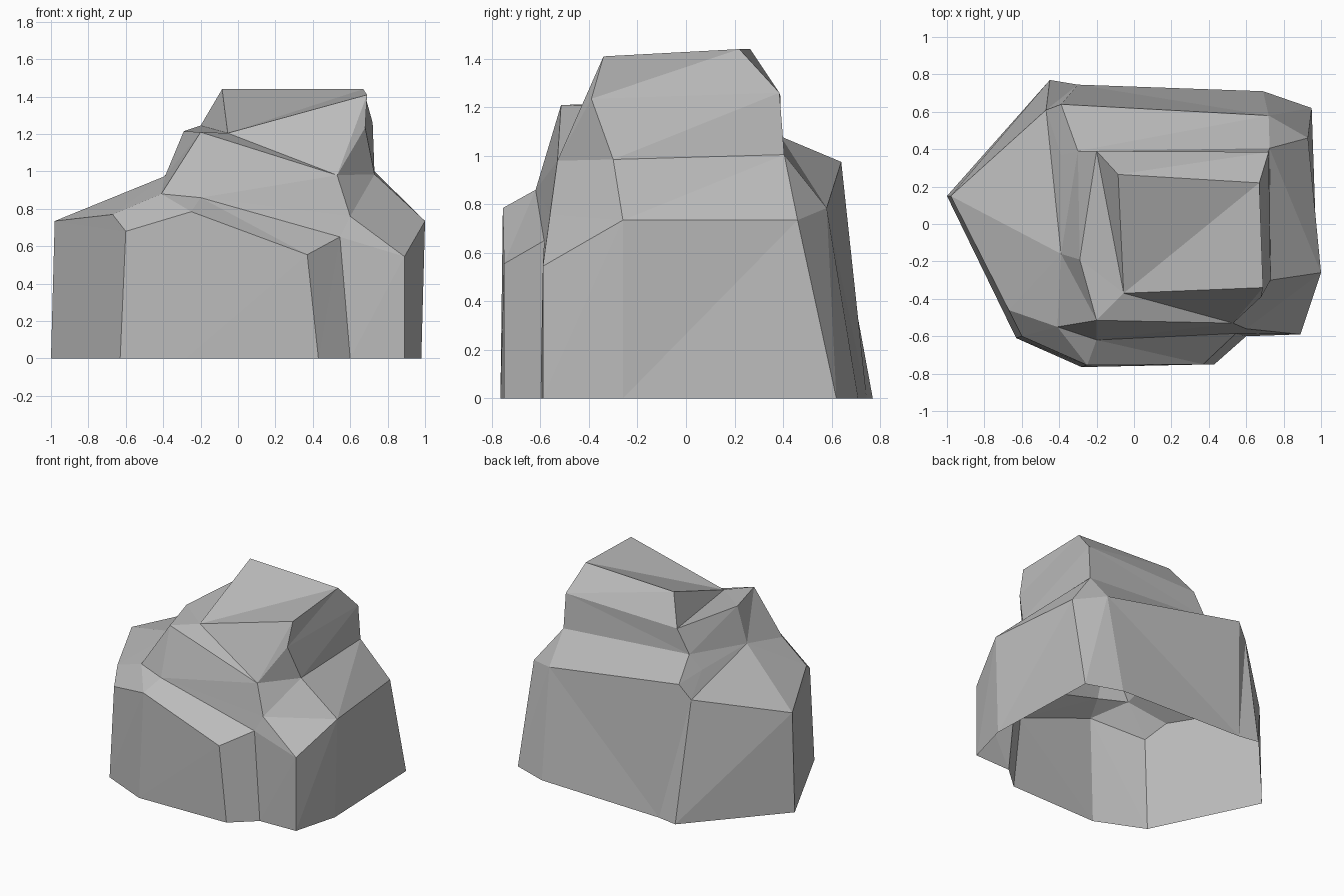
import bpy
import bmesh

cube = bpy.data.objects.get("Cube")
if cube:
    bpy.data.objects.remove(cube, do_unlink=True)

bm = bmesh.new()


def point(x, y, z):
    return bm.verts.new((x, y, z))


def facet(*corners):
    # Collapsed corners are skipped, so rings may share points
    if len(set(corners)) == len(corners):
        bm.faces.new(corners)


def loft(lower, upper, flipped=()):
    # Joins two closed rings with triangular facets
    count = len(lower)
    for i in range(count):
        j = (i + 1) % count
        a, b, c, d = lower[i], lower[j], upper[j], upper[i]
        if i in flipped:
            facet(a, b, d)
            facet(b, c, d)
        else:
            facet(a, b, c)
            facet(a, c, d)


# Footprint on the ground, counter-clockwise from the left corner
outline = [(-1, .15), (-.63, -.61), (-.28, -.765), (.43, -.75), (.6, -.6), (.89, -.59),
           (.98, -.26), (.95, .62), (.69, .71), (-.3, .745), (-.45, .77)]
footprint = [point(x, y, 0) for x, y in outline]

# Upper rim of the steep side walls
rim_points = [(-.98, .15, .735), (-.6, -.6, .68), (-.25, -.755, .785), (.37, -.75, .555),
              (.545, -.585, .65), (.89, -.59, .545), (1, -.26, .735), (.93, .46, .735),
              (.72, .58, .785), (-.39, .64, .975), (-.47, .61, .87)]
rim = [point(*p) for p in rim_points]

# Ledge corners around the shoulder
left_ledge = point(-.39, -.16, .975)
left_chip = point(-.67, -.46, .77)
front_left = point(-.41, -.55, .88)
front_ledge = point(-.2, -.62, .86)
front_notch = point(.6, -.56, .76)
right_ledge = point(.73, -.3, .985)
back_right = point(.725, .405, 1.005)
back_ledge = point(-.3, .39, 1.08)
back_left = point(-.39, .37, .98)

# Peak corners
knob_left = point(-.29, -.19, 1.215)
knob_front = point(-.2, -.515, 1.21)
brow = point(.53, -.53, .98)
cheek = point(.68, -.39, 1.235)
nape = point(.72, .385, 1.26)
saddle = point(-.2, .39, 1.245)
crown_low = point(-.055, -.37, 1.205)
crown_front = point(.69, -.34, 1.41)
crown_right = point(.67, .22, 1.44)
crown_back = point(-.085, .265, 1.44)

shoulder = [left_ledge, left_chip, front_left, front_ledge, front_ledge, front_notch,
            right_ledge, back_right, back_right, back_ledge, back_left]
neck = [left_ledge, left_ledge, front_left, knob_front, knob_front, brow,
        right_ledge, nape, nape, back_ledge, back_ledge]
collar = [knob_left, knob_left, knob_front, knob_front, knob_front, brow,
          cheek, nape, nape, saddle, saddle]
crown = [knob_left, knob_left, knob_front, knob_front, knob_front, crown_low,
         crown_front, crown_right, crown_right, crown_back, saddle]

# Walls, shoulder and peak
loft(footprint, rim, flipped=(8,))
loft(rim, shoulder, flipped=(5,))
loft(shoulder, neck)
loft(neck, collar)
loft(collar, crown)

# Faceted top, fanned from its low corner
fan = [crown_front, crown_right, crown_back, saddle, knob_left, knob_front]
for first, second in zip(fan, fan[1:]):
    facet(crown_low, first, second)

mesh = bpy.data.meshes.new("boulder")
bm.to_mesh(mesh)
bm.free()
boulder = bpy.data.objects.new("boulder", mesh)
bpy.context.collection.objects.link(boulder)

# Plain stone colour
stone = bpy.data.materials.new("grey_stone")
stone.use_nodes = True
colour = (.5, .5, .5, 1)
stone.diffuse_color = colour
stone.node_tree.nodes["Principled BSDF"].inputs["Base Color"].default_value = colour
mesh.materials.append(stone)
